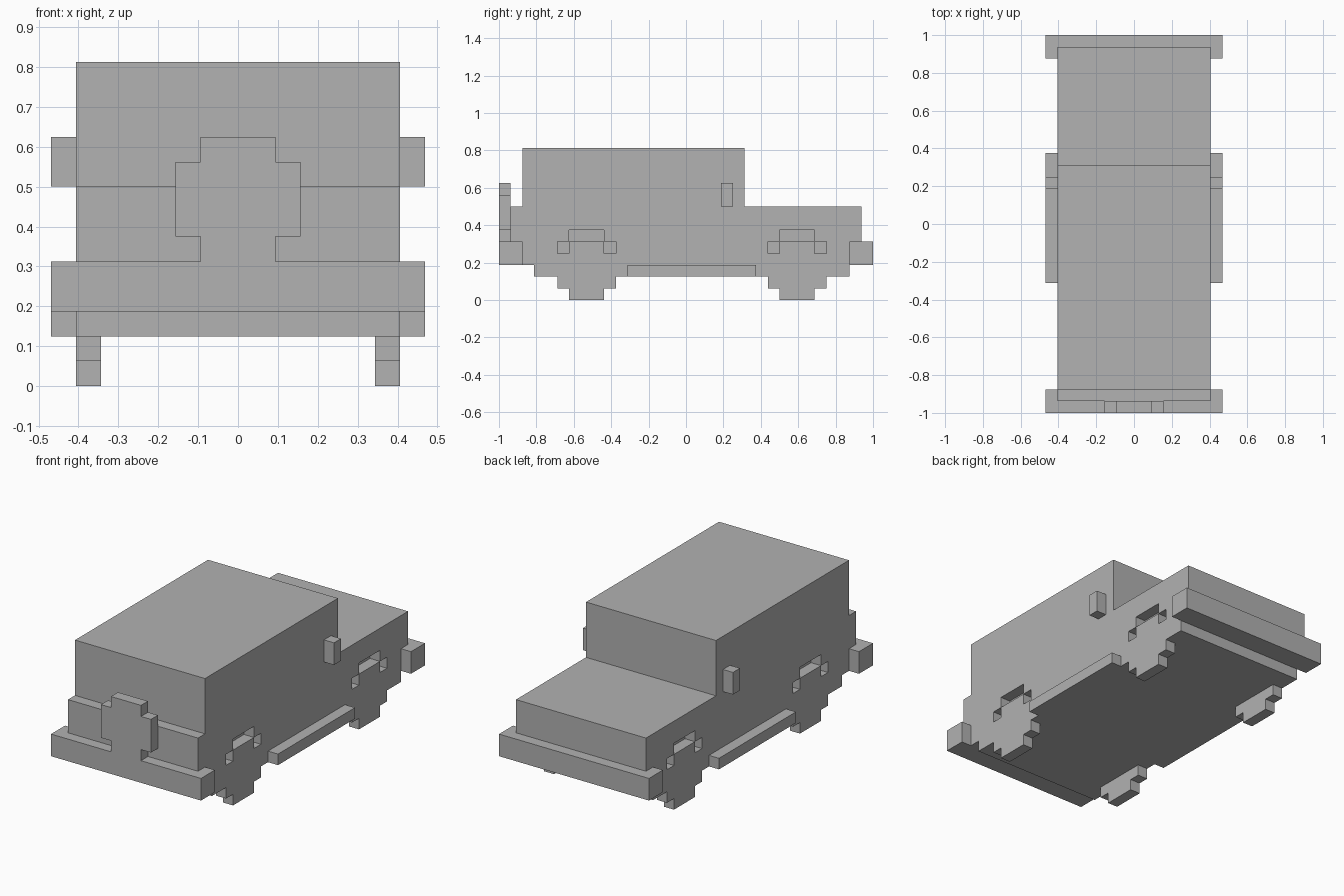
import bpy
import bmesh
from mathutils import Vector

cube = bpy.data.objects.get("Cube")
if cube:
    bpy.data.objects.remove(cube, do_unlink=True)

U = 1 / 16  # size of one block; all dimensions below are in blocks

grey = bpy.data.materials.new("plain grey")
grey.use_nodes = True
grey.diffuse_color = (0.445, 0.445, 0.445, 1)
grey.node_tree.nodes["Principled BSDF"].inputs["Base Color"].default_value = grey.diffuse_color


def extrude(name, outline, start, end, axis="x"):
    """Solid from an outline: (y, z) pushed along x, or (x, z) pushed along y."""
    bm = bmesh.new()

    def place(a, b):
        return Vector((start, a, b) if axis == "x" else (a, start, b)) * U

    face = bm.faces.new([bm.verts.new(place(a, b)) for a, b in outline])
    depth = (end - start) * U
    push = Vector((depth, 0, 0) if axis == "x" else (0, depth, 0))
    grown = bmesh.ops.extrude_face_region(bm, geom=[face])["geom"]
    bmesh.ops.translate(bm, vec=push, verts=[v for v in grown if isinstance(v, bmesh.types.BMVert)])
    bmesh.ops.recalc_face_normals(bm, faces=bm.faces)
    mesh = bpy.data.meshes.new(name)
    bm.to_mesh(mesh)
    bm.free()
    mesh.materials.append(grey)
    obj = bpy.data.objects.new(name, mesh)
    bpy.context.collection.objects.link(obj)
    return obj


def box(name, x, y, z):
    return extrude(name, [(y[0], z[0]), (y[1], z[0]), (y[1], z[1]), (y[0], z[1])], *x)


def stepped_disc(centre, base):
    """Blocky round outline, five blocks across."""
    half = [(1.5, 0), (1.5, 1), (2.5, 1), (2.5, 4), (1.5, 4), (1.5, 5)]
    pts = half + [(-a, b) for a, b in reversed(half)]
    return [(centre + a, base + b) for a, b in pts]


# Body: one side profile across the full width, with cabin, hood and underside
profile = [(-13, 2), (14, 2), (14, 3), (15, 3), (15, 8), (5, 8),
           (5, 13), (-14, 13), (-14, 8), (-15, 8), (-15, 3), (-13, 3)]
body = extrude("body", profile, -6.5, 6.5)

sides = (("left", 1), ("right", -1))
axles = (("front", -8.5), ("back", 9.5))

# Wheel arches cut into the body, one block deep
for _, s in sides:
    for _, c in axles:
        arch = [(c - 2.5, 1), (c + 2.5, 1), (c + 2.5, 5), (c + 1.5, 5),
                (c + 1.5, 6), (c - 1.5, 6), (c - 1.5, 5), (c - 2.5, 5)]
        cutter = extrude("arch_cutter", arch, *sorted((s * 5.5, s * 7)))
        cutter.hide_render = True
        cut = body.modifiers.new("arch", "BOOLEAN")
        cut.operation = "DIFFERENCE"
        cut.solver = "EXACT"
        cut.object = cutter
        bpy.context.view_layer.objects.active = body
        bpy.ops.object.modifier_apply(modifier=cut.name)
        bpy.data.objects.remove(cutter, do_unlink=True)

# Wheels, running boards and mirrors on both sides
for side, s in sides:
    for end, c in axles:
        extrude(f"{end}_{side}_wheel", stepped_disc(c, 0), *sorted((s * 5.5, s * 6.5)))
    outer = sorted((s * 6.5, s * 7.5))
    box(f"{side}_running_board", outer, (-5, 6), (2, 3))
    box(f"{side}_mirror", outer, (3, 4), (8, 10))


# Bumpers wrap one block around the body at each end
for end, s in (("front", -1), ("back", 1)):
    box(f"{end}_bumper", (-7.5, 7.5), sorted((s * 14, s * 16)), (3, 5))

# Spare wheel standing on the front bumper
extrude("spare_wheel", stepped_disc(0, 5), -16, -15, axis="y")
